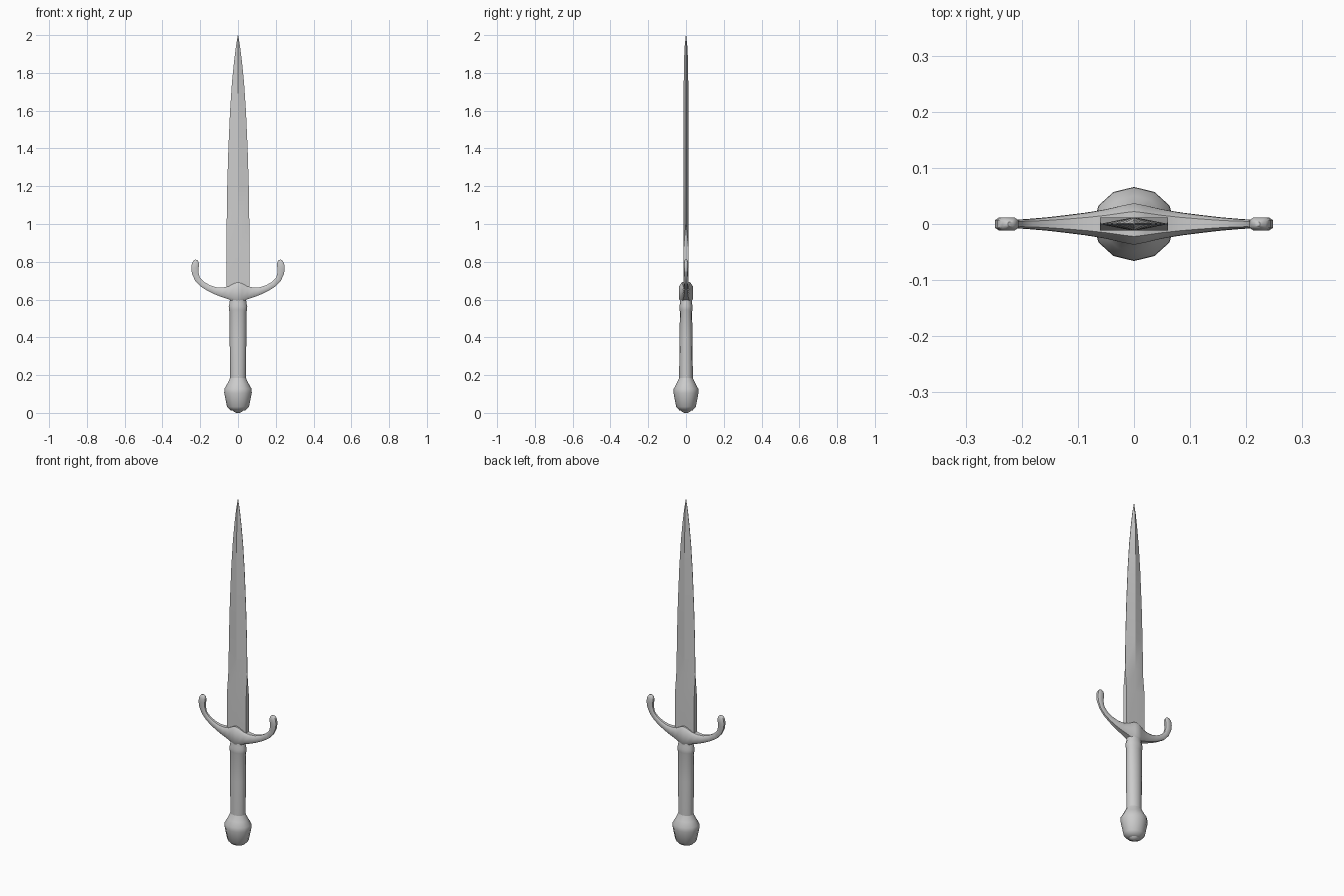
import bpy, math
from mathutils import Vector

if "Cube" in bpy.data.objects:
    bpy.data.objects.remove(bpy.data.objects["Cube"])


def loft(name, rings, angle=35):
    """Skin equal-length rings of points, cap both ends."""
    n = len(rings[0])
    verts = [p for r in rings for p in r]
    faces = [(k * n + i, k * n + (i + 1) % n, (k + 1) * n + (i + 1) % n, (k + 1) * n + i)
             for k in range(len(rings) - 1) for i in range(n)]
    faces.append(tuple(range(n))[::-1])
    faces.append(tuple(range(len(verts) - n, len(verts))))
    me = bpy.data.meshes.new(name)
    me.from_pydata(verts, [], faces)
    ob = bpy.data.objects.new(name, me)
    bpy.context.collection.objects.link(ob)
    bpy.ops.object.select_all(action='DESELECT')
    bpy.context.view_layer.objects.active = ob
    ob.select_set(True)
    bpy.ops.object.mode_set(mode='EDIT')
    bpy.ops.mesh.select_all(action='SELECT')
    bpy.ops.mesh.normals_make_consistent(inside=False)
    bpy.ops.object.mode_set(mode='OBJECT')
    bpy.ops.object.shade_smooth_by_angle(angle=math.radians(angle))
    return ob


def turned(name, profile, sides=12):
    """Elliptical turned part from (z, half width, half depth)."""
    return loft(name, [[(a * math.cos(2 * math.pi * i / sides),
                         b * math.sin(2 * math.pi * i / sides), z)
                        for i in range(sides)] for z, a, b in profile], 40)


# Blade: square-edged at the base, diamond section above
# (z, half width, ridge half thickness, edge half thickness)
blade = [(0.62, .061, .012, .012), (0.88, .061, .012, .012), (1.0, .060, .012, .001),
         (1.2, .057, .012, .001), (1.4, .051, .012, .001), (1.6, .042, .012, .001),
         (1.75, .032, .012, .001), (1.86, .021, .011, .001), (1.94, .011, .007, .001),
         (2.0, .0008, .0008, .0004)]
loft("blade", [[(w, -e, z), (w, e, z), (0, t, z), (-w, e, z), (-w, -e, z), (0, -t, z)]
               for z, w, t, e in blade], 20)

# Guard: chamfered section swept along an upturned path
# (x, z, half height, half depth)
half = [(.02, .637, .049, .033), (.05, .636, .034, .026), (.085, .639, .025, .020),
        (.12, .647, .019, .0155), (.155, .661, .016, .0115), (.19, .682, .015, .0085),
        (.215, .709, .015, .008), (.227, .742, .0175, .0105), (.228, .768, .0195, .012),
        (.225, .79, .019, .012), (.222, .804, .013, .009), (.220, .81, .005, .004)]
path = [(-x, z, h, d) for x, z, h, d in reversed(half)] + [(0, .636, .056, .037)] + half
section = [(1, .6), (.6, 1), (-.6, 1), (-1, .6), (-1, -.6), (-.6, -1), (.6, -1), (1, -.6)]
rings = []
for k, (x, z, h, d) in enumerate(path):
    a, b = path[max(k - 1, 0)], path[min(k + 1, len(path) - 1)]
    t = Vector((b[0] - a[0], 0, b[1] - a[1])).normalized()
    nrm = Vector((-t.z, 0, t.x))
    rings.append([Vector((x, 0, z)) + nrm * (u * h) + Vector((0, v * d, 0)) for u, v in section])
loft("guard", rings, 40)

# Grip with a collar under the guard
turned("grip", [(.15, .042, .036), (.20, .042, .036), (.38, .044, .035), (.535, .045, .032),
                (.545, .048, .034), (.565, .049, .035), (.58, .045, .032), (.61, .042, .030)])

# Pommel
turned("pommel", [(.01, .02, .02), (.014, .04, .036), (.032, .058, .052), (.105, .073, .066),
                  (.128, .072, .065), (.155, .056, .05), (.178, .045, .039), (.19, .04, .034)])
turned("pommel_tip", [(0, .008, .008), (.006, .022, .022), (.016, .03, .03)])
